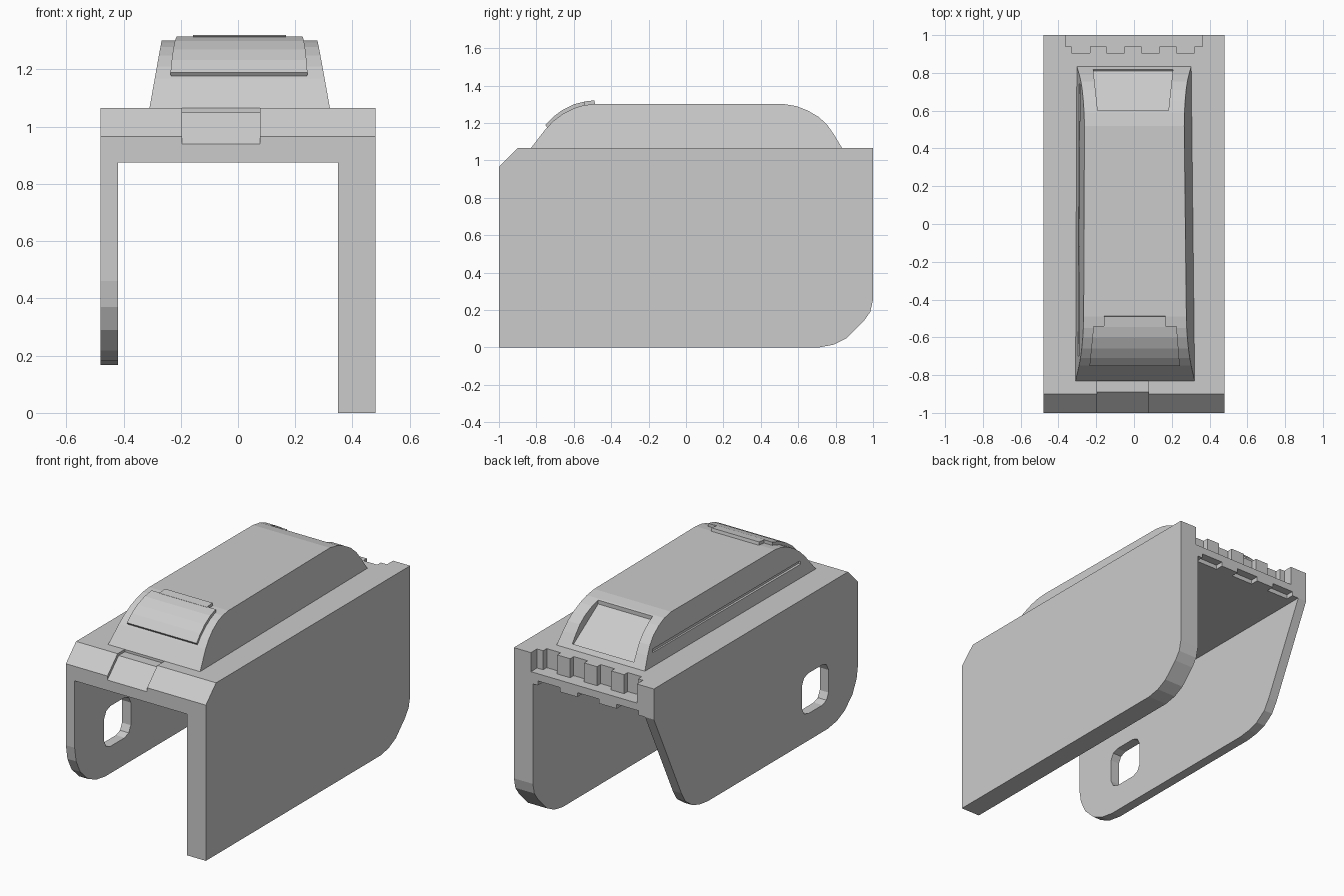
import bpy, bmesh

if "Cube" in bpy.data.objects:
    bpy.data.objects.remove(bpy.data.objects["Cube"])


def prism(name, profile, left, right):
    """Solid from a (y, z) outline; left/right are x values or functions of (y, z)."""
    bm = bmesh.new()
    at = lambda side, y, z: side(y, z) if callable(side) else side
    a = [bm.verts.new((at(left, y, z), y, z)) for y, z in profile]
    b = [bm.verts.new((at(right, y, z), y, z)) for y, z in profile]
    bm.faces.new(a)
    bm.faces.new(b[::-1])
    n = len(profile)
    for i in range(n):
        j = (i + 1) % n
        bm.faces.new((a[j], a[i], b[i], b[j]))
    bmesh.ops.recalc_face_normals(bm, faces=bm.faces)
    mesh = bpy.data.meshes.new(name)
    bm.to_mesh(mesh)
    bm.free()
    obj = bpy.data.objects.new(name, mesh)
    bpy.context.collection.objects.link(obj)
    return obj


def rect(y0, y1, z0, z1):
    return [(y0, z0), (y1, z0), (y1, z1), (y0, z1)]


def boolean(target, tool, operation='DIFFERENCE'):
    mod = target.modifiers.new("bool", 'BOOLEAN')
    mod.operation, mod.solver, mod.object = operation, 'EXACT', tool
    bpy.context.view_layer.objects.active = target
    bpy.ops.object.modifier_apply(modifier=mod.name)
    bpy.data.objects.remove(tool)


def cut(target, profile, left, right):
    boolean(target, prism("cutter", profile, left, right))


# Body: full side outline with front chamfer and rounded rear lower corner
body = prism("body", [(-1, 0), (.71, 0), (.79, .015), (.86, .05), (.95, .14), (.985, .19),
                      (1, .255), (1, 1.065), (-.9, 1.065), (-1, .965)], -.48, .48)
# Open channel between the walls
cut(body, rect(-1.1, 1.1, -.1, .875), -.42, .35)
# Left wall outline: shorter, rounded front, slanted rear edge
cut(body, [(-1.1, -.1), (1.1, -.1), (1.1, .875), (1, .875), (.73, .315), (.69, .25), (.62, .2),
           (.55, .178), (.47, .168), (-.7, .168), (-.79, .182), (-.87, .218), (-.945, .29),
           (-.985, .37), (-1, .46), (-1.1, .46)], -.6, -.3)
# Rounded slot in the left wall
cut(body, [(-.71, .39), (-.69, .35), (-.65, .335), (-.51, .335), (-.47, .35), (-.45, .39),
           (-.45, .53), (-.47, .57), (-.51, .585), (-.65, .585), (-.69, .57), (-.71, .53)], -.6, -.3)
# Shallow panel across the front chamfer
cut(body, [(-1.05, .89), (-.89, 1.05), (-.81, 1.05), (-.81, 1.2), (-1.05, 1.2)], -.195, .077)
# Rear ledge with four notches above and three slots below
cut(body, rect(.94, 1.1, .947, 1.2), -.363, .363)
for i in range(4):
    x = -.282 + i * .185
    cut(body, rect(.905, 1.05, .947, 1.2), x - .048, x + .048)
for x in (-.3, -.03, .24):
    cut(body, rect(.95, 1.1, .8, .902), x - .075, x + .075)

# Raised hump with tapering sides
hump = prism("hump", [(-.83, 1), (-.83, 1.065), (-.75, 1.168), (-.71, 1.21), (-.66, 1.248),
                      (-.6, 1.279), (-.55, 1.294), (-.49, 1.302), (.52, 1.302), (.59, 1.29),
                      (.65, 1.267), (.71, 1.232), (.755, 1.19), (.79, 1.14), (.835, 1.065), (.835, 1)],
             lambda y, z: -.306 + .004 * y + (z - 1.065) * .175,
             lambda y, z: .312 - .011 * y - (z - 1.065) * .17)
# Flat-bottomed pocket at the rear of the hump
cut(hump, [(.6, 1.262), (.81, 1.085), (.95, 1.2), (.95, 1.4), (.6, 1.4)],
    lambda y, z: -.192 - (y - .6) * .11, lambda y, z: .182 + (y - .6) * .11)
# Fine groove along the left side of the hump
cut(hump, rect(-.7, .74, 1.14, 1.16), -.4, -.28)
boolean(body, hump, 'UNION')

# Raised curved plate on the front of the hump, with a small tab on top
prism("front_plate", [(-.73, 1.16), (-.752, 1.19), (-.71, 1.233), (-.66, 1.27), (-.6, 1.3),
                      (-.54, 1.315), (-.54, 1.27), (-.6, 1.25), (-.68, 1.2)],
      lambda y, z: -.235 + (y + .745) * .1, lambda y, z: .242 - (y + .745) * .08)
prism("plate_tab", [(-.545, 1.28), (-.545, 1.315), (-.49, 1.321), (-.482, 1.28)], -.158, .168)
